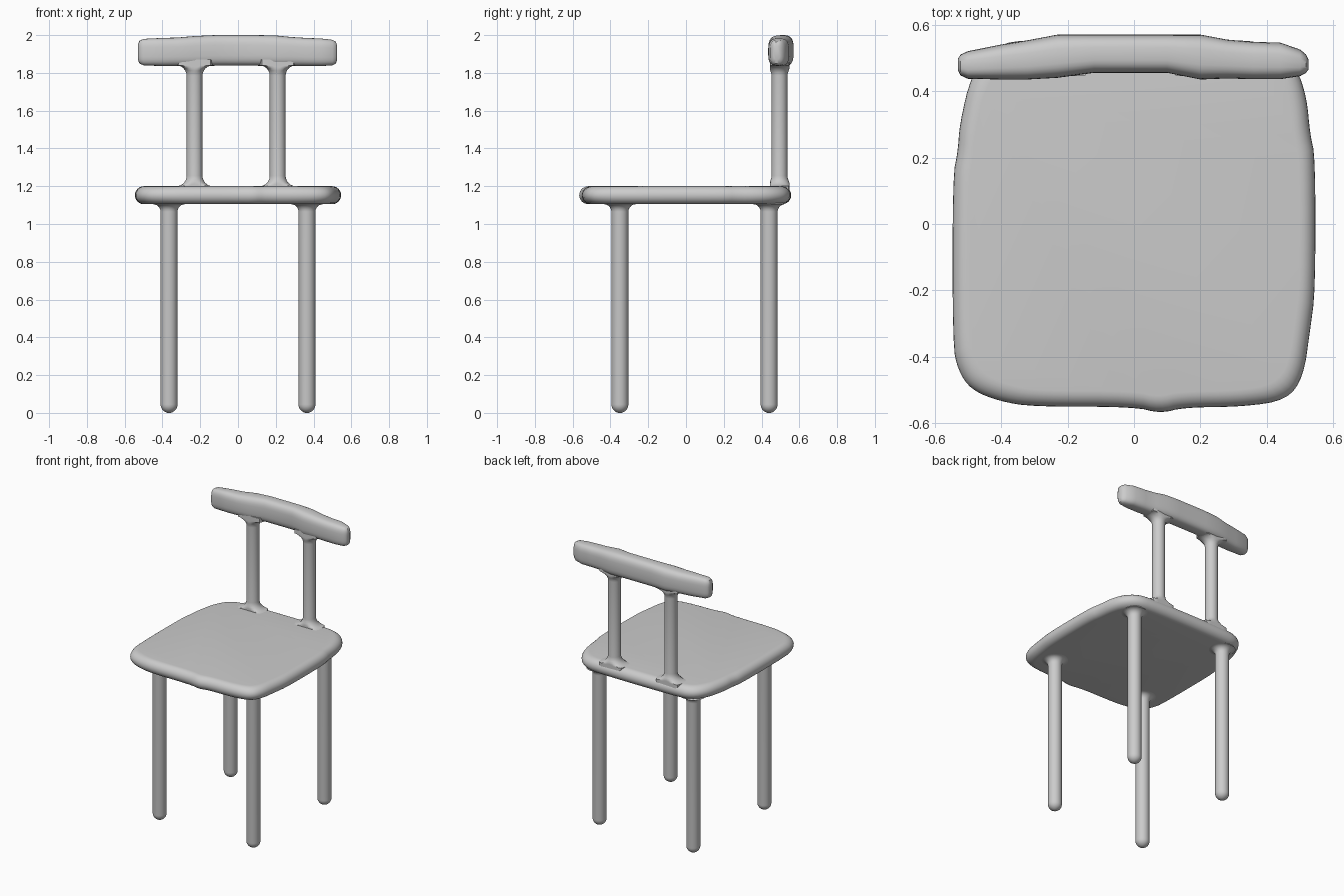
import bpy
import bmesh
from math import sin, cos, pi, radians, copysign

cube = bpy.data.objects.get("Cube")
if cube:
    bpy.data.objects.remove(cube, do_unlink=True)


def loft(name, rings):
    """Skin a list of equal-length point loops and cap both ends."""
    bm = bmesh.new()
    loops = [[bm.verts.new(p) for p in ring] for ring in rings]
    for a, b in zip(loops, loops[1:]):
        for i in range(len(a)):
            j = (i + 1) % len(a)
            bm.faces.new((a[i], a[j], b[j], b[i]))
    bm.faces.new(loops[0][::-1])
    bm.faces.new(loops[-1])
    bmesh.ops.recalc_face_normals(bm, faces=bm.faces)
    mesh = bpy.data.meshes.new(name)
    bm.to_mesh(mesh)
    bm.free()
    obj = bpy.data.objects.new(name, mesh)
    bpy.context.collection.objects.link(obj)
    bpy.ops.object.select_all(action='DESELECT')
    obj.select_set(True)
    bpy.context.view_layer.objects.active = obj
    bpy.ops.object.shade_smooth_by_angle(angle=radians(40))
    return obj


def rod(name, x, y, profile, y_min, y_max, sides=24):
    """Round rod from (radius, z) pairs; flares stay within the y limits."""
    def point(r, z, i):
        a = 2 * pi * i / sides
        return (x + r * cos(a), min(max(y + r * sin(a), y_min), y_max), z)
    return loft(name, [[point(r, z, i) for i in range(sides)] for r, z in profile])


def flare(r, z, size, direction, steps=6):
    """Quarter-round fillet that widens a rod as it meets a surface at z."""
    angles = [pi / 2 * i / steps for i in range(steps + 1)]
    return [(r + size * (1 - cos(a)), z - direction * size * (1 - sin(a)))
            for a in angles]


def chaikin(points):
    out = []
    for p, q in zip(points, points[1:] + points[:1]):
        for t in (0.25, 0.75):
            out.append(tuple(u + (v - u) * t for u, v in zip(p, q)))
    return out


# Seat: soft, slightly irregular slab with a rounded rim
outline = [(-.3, -.55), (0, -.55), (.08, -.57), (.15, -.552), (.33, -.55),
           (.46, -.53), (.51, -.46), (.53, -.32), (.546, -.2), (.546, .2),
           (.53, .27), (.52, .38), (.49, .47), (.42, .54), (.3, .557),
           (-.3, .557), (-.42, .54), (-.49, .45), (-.525, .3), (-.53, .22),
           (-.546, .14), (-.546, -.36), (-.53, -.44), (-.49, -.5), (-.4, -.535)]
outline = chaikin(chaikin(outline))
SEAT_LOW, SEAT_TOP = 1.105, 1.2
half = (SEAT_TOP - SEAT_LOW) / 2
seat_rings = []
for i in range(13):
    a = -pi / 2 + pi * i / 12
    s = 1 - half * (1 - cos(a)) / 0.55
    seat_rings.append([(x * s, y * s, SEAT_LOW + half + half * sin(a))
                       for x, y in outline])
loft("seat", seat_rings)

# Legs: domed feet, filleted into the underside
R = 0.045
foot = [(R * sin(a), R * (1 - cos(a)))
        for a in (0.2 + (pi / 2 - 0.2) * i / 6 for i in range(7))]
foot[0] = (foot[0][0], 0)
leg = foot + flare(R, SEAT_LOW, 0.04, 1) + [(R + 0.03, SEAT_LOW + 0.015)]
for row, y in (("front", -0.35), ("back", 0.44)):
    for side, x in (("left", 0.365), ("right", -0.365)):
        rod(f"{row}_{side}_leg", x, y, leg, -0.5, 0.52)

# Back posts: filleted into the seat and the rail
P = 0.042
RAIL_LOW = 1.84
post = ([(P + 0.055, SEAT_TOP - 0.03)] + flare(P, SEAT_TOP, 0.055, -1)[::-1]
        + flare(P, RAIL_LOW, 0.055, 1) + [(P + 0.055, RAIL_LOW + 0.03)])
for side, x in (("left", 0.21), ("right", -0.23)):
    rod(f"back_{side}_post", x, 0.495, post, 0.445, 0.548)

# Top rail: stations of x, front, back, bottom, top
stations = [(-.53, .462, .498, 1.87, 1.95), (-.522, .447, .51, 1.85, 1.97),
            (-.5, .437, .52, 1.84, 1.98), (-.4, .435, .54, 1.836, 1.985),
            (-.32, .435, .553, 1.836, 1.987), (-.23, .44, .57, 1.834, 1.995),
            (-.12, .455, .57, 1.838, 2.0), (.1, .455, .57, 1.838, 2.0),
            (.2, .435, .57, 1.834, 1.998), (.28, .438, .555, 1.836, 1.99),
            (.36, .436, .548, 1.836, 1.985), (.44, .436, .546, 1.836, 1.982),
            (.5, .445, .525, 1.84, 1.975), (.518, .455, .51, 1.85, 1.965),
            (.525, .465, .495, 1.87, 1.945)]


def rail_ring(x, front, back, low, top, sides=32):
    ring = []
    for i in range(sides):
        a = 2 * pi * i / sides
        u, v = (copysign(abs(c) ** 0.65, c) for c in (cos(a), sin(a)))
        ring.append((x, (front + back) / 2 + u * (back - front) / 2,
                     (low + top) / 2 + v * (top - low) / 2))
    return ring


loft("top_rail", [rail_ring(*s) for s in stations])
